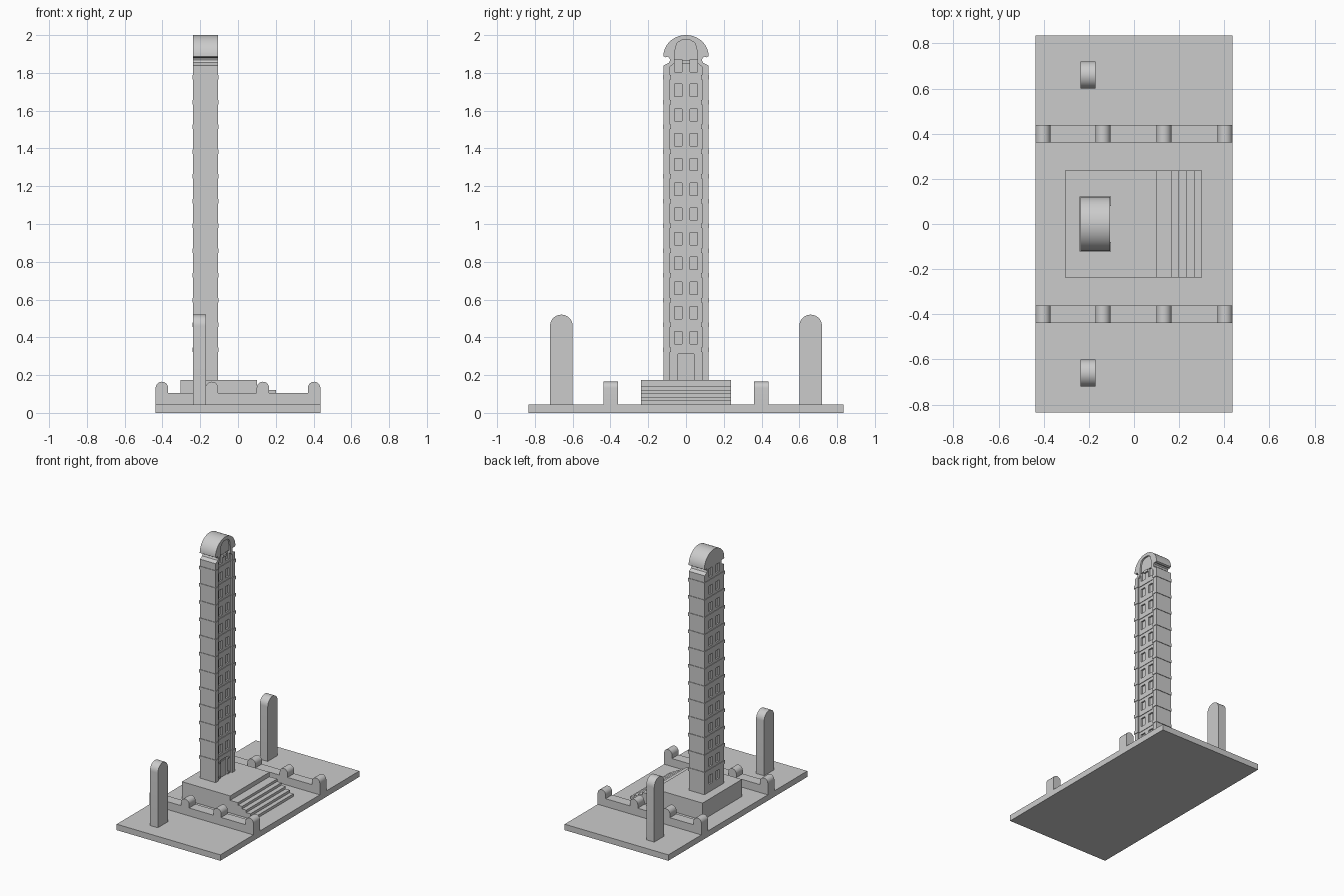
import bpy, bmesh, math

if "Cube" in bpy.data.objects:
    bpy.data.objects.remove(bpy.data.objects["Cube"])

stone = bpy.data.materials.new("grey stone")
stone.diffuse_color = (0.6, 0.6, 0.6, 1)
stone.use_nodes = True
stone.node_tree.nodes["Principled BSDF"].inputs["Base Color"].default_value = stone.diffuse_color


def add_prism(bm, pts, axis, a, b):
    """Extrude a closed 2D profile along x (pts = y,z) or y (pts = x,z)."""
    def place(p, t):
        return (t, p[0], p[1]) if axis == 'x' else (p[0], t, p[1])
    lo = [bm.verts.new(place(p, a)) for p in pts]
    hi = [bm.verts.new(place(p, b)) for p in pts]
    fs = [bm.faces.new(lo), bm.faces.new(hi)]
    n = len(pts)
    for i in range(n):
        j = (i + 1) % n
        fs.append(bm.faces.new((lo[i], lo[j], hi[j], hi[i])))
    bmesh.ops.recalc_face_normals(bm, faces=fs)


def add_box(bm, x0, x1, y0, y1, z0, z1):
    add_prism(bm, [(x0, z0), (x1, z0), (x1, z1), (x0, z1)], 'y', y0, y1)


def make(name, bm):
    me = bpy.data.meshes.new(name)
    bm.to_mesh(me)
    bm.free()
    me.materials.append(stone)
    ob = bpy.data.objects.new(name, me)
    bpy.context.collection.objects.link(ob)
    return ob


def arc(cx, cz, rx, rz, n=20):
    return [(cx + rx * math.cos(math.pi * i / n), cz + rz * math.sin(math.pi * i / n))
            for i in range(n + 1)]


def cut(ob, cutter):
    mod = ob.modifiers.new("cut", 'BOOLEAN')
    mod.operation, mod.solver, mod.object = 'DIFFERENCE', 'EXACT', cutter
    dg = bpy.context.evaluated_depsgraph_get()
    me = bpy.data.meshes.new_from_object(ob.evaluated_get(dg))
    ob.modifiers.clear()
    ob.data = me
    bpy.data.objects.remove(cutter)


def smooth(ob):
    bpy.ops.object.select_all(action='DESELECT')
    ob.select_set(True)
    bpy.context.view_layer.objects.active = ob
    bpy.ops.object.shade_smooth_by_angle(angle=math.radians(25))


# Ground slab
bm = bmesh.new()
add_box(bm, -0.436, 0.436, -0.835, 0.835, 0, 0.045)
make("ground_slab", bm)

# Stepped plinth: one stair profile
stairs = [(0.10, 0.175), (0.165, 0.141), (0.20, 0.122), (0.235, 0.103),
          (0.27, 0.084), (0.302, 0.065)]
prof = [(-0.305, 0.045), (-0.305, 0.175)]
for i, (x, z) in enumerate(stairs):
    prof.append((x, z))
    prof.append((x, stairs[i + 1][1] if i < 5 else 0.045))
bm = bmesh.new()
add_prism(bm, prof, 'y', -0.237, 0.237)
make("stepped_plinth", bm)

# Low walls with rounded posts, and small side pillars
for s, side in ((-1, "left"), (1, "right")):
    bm = bmesh.new()
    prof = [(-0.436, 0.045), (0.436, 0.045)]
    for cx in (0.403, 0.132, -0.138, -0.403):
        r = 0.033
        if cx < 0.4:
            prof.append((cx + r, 0.105))
        prof += arc(cx, 0.132, r, r, 14)
        if cx > -0.4:
            prof.append((cx - r, 0.105))
    add_prism(bm, prof, 'y', s * 0.36, s * 0.438)
    smooth(make(side + "_low_wall", bm))

    bm = bmesh.new()
    prof = [(s * 0.66 - 0.06, 0.045), (s * 0.66 + 0.06, 0.045)]
    prof += arc(s * 0.66, 0.46, 0.06, 0.06)
    add_prism(bm, prof, 'x', -0.237, -0.17)
    smooth(make(side + "_small_pillar", bm))

# Main tower with a notched neck and a rounded head
XB, XF, PANEL = -0.238, -0.106, -0.118
neck = [(0.118, 1.84), (0.104, 1.846), (0.09, 1.854), (0.084, 1.867),
        (0.088, 1.879), (0.098, 1.886), (0.108, 1.882)]
prof = [(0.118, 0.175)] + neck + arc(0, 1.888, 0.12, 0.112, 28)
prof += [(-y, z) for y, z in reversed(neck)] + [(-0.118, 0.175)]
bm = bmesh.new()
add_prism(bm, prof, 'x', XB, XF)
tower = make("tower", bm)

# Recessed front panel and head niche
bm = bmesh.new()
add_prism(bm, [(-0.084, 0.1), (0.084, 0.1), (0.084, 1.833), (0.062, 1.85),
               (-0.062, 1.85), (-0.084, 1.833)], 'x', PANEL, 0)
add_prism(bm, [(-0.062, 1.868), (0.062, 1.868), (0.056, 1.935), (0.045, 1.96),
               (0.022, 1.974), (-0.022, 1.974), (-0.045, 1.96), (-0.056, 1.935)],
          'x', PANEL, 0)
cut(tower, make("panel_cutter", bm))

# Window pairs on each storey, front and back, plus a door
STEP, FIRST = 0.131, 0.335
bm = bmesh.new()
for k in range(13):
    z0 = FIRST + STEP * (k - 1) + 0.03
    for s in (-1, 1):
        ya, yb = sorted((s * 0.02, s * 0.062))
        if k > 0:
            add_box(bm, PANEL - 0.012, 0, ya, yb, z0, z0 + 0.066)
        add_box(bm, -0.3, XB + 0.012, ya, yb, z0, z0 + 0.066)
add_box(bm, PANEL - 0.012, 0, -0.042, 0.042, 0.15, 0.312)
cut(tower, make("window_cutter", bm))
smooth(tower)

# Thin bands between storeys, wrapping the tower and its front pilasters
bm = bmesh.new()
for k in range(12):
    z = FIRST + STEP * k
    add_box(bm, XB - 0.004, PANEL + 0.004, -0.122, 0.122, z - 0.012, z + 0.012)
    for s in (-1, 1):
        ya, yb = sorted((s * 0.08, s * 0.122))
        add_box(bm, PANEL + 0.001, XF + 0.004, ya, yb, z - 0.012, z + 0.012)
make("storey_bands", bm)

# Door leaf and frame posts
bm = bmesh.new()
add_box(bm, PANEL - 0.013, PANEL - 0.007, -0.03, 0.03, 0.175, 0.295)
for z in (0.19, 0.3):
    for s in (-1, 1):
        ya, yb = sorted((s * 0.042, s * 0.058))
        add_box(bm, PANEL - 0.002, PANEL + 0.006, ya, yb, z - 0.006, z + 0.006)
make("door_details", bm)
